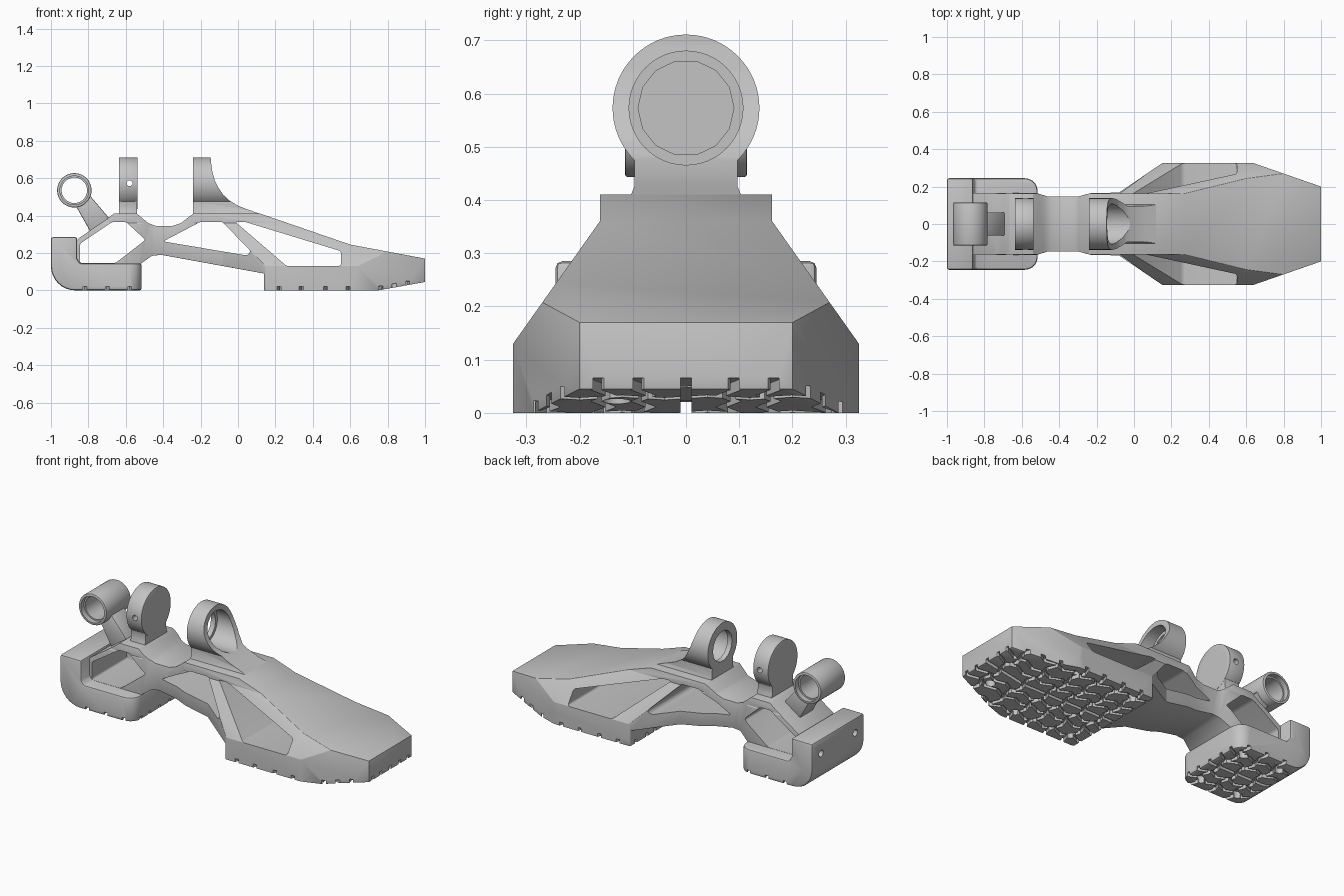
import bpy, bmesh, math
from mathutils import Matrix, Vector

if "Cube" in bpy.data.objects:
    bpy.data.objects.remove(bpy.data.objects["Cube"])

grey = bpy.data.materials.new("light_grey")
grey.use_nodes = True
grey.diffuse_color = (0.55, 0.55, 0.55, 1)
grey.node_tree.nodes["Principled BSDF"].inputs["Base Color"].default_value = (0.55, 0.55, 0.55, 1)


def new_object(name, bm):
    bmesh.ops.recalc_face_normals(bm, faces=bm.faces)
    me = bpy.data.meshes.new(name)
    bm.to_mesh(me)
    bm.free()
    me.materials.append(grey)
    ob = bpy.data.objects.new(name, me)
    bpy.context.collection.objects.link(ob)
    return ob


def prism(name, pts, axis, lo, hi, rounding=0.0):
    """Extrude a 2D outline along an axis, optionally rounding its corners."""
    place = {"x": lambda a, b, t: (t, a, b),
             "y": lambda a, b, t: (a, t, b),
             "z": lambda a, b, t: (a, b, t)}[axis]
    bm = bmesh.new()
    ends = [[bm.verts.new(place(a, b, t)) for a, b in pts] for t in (lo, hi)]
    bm.faces.new(ends[0])
    bm.faces.new(ends[1][::-1])
    n = len(pts)
    for i in range(n):
        j = (i + 1) % n
        bm.faces.new((ends[0][i], ends[0][j], ends[1][j], ends[1][i]))
    if rounding:
        bm.edges.ensure_lookup_table()
        sides = [bm.edges.get((ends[0][i], ends[1][i])) for i in range(n)]
        bmesh.ops.bevel(bm, geom=sides, offset=rounding, segments=4, profile=0.5, affect='EDGES')
    return new_object(name, bm)


def cylinder(name, centre, axis, radius, length, sides=48):
    bm = bmesh.new()
    bmesh.ops.create_cone(bm, cap_ends=True, segments=sides, radius1=radius, radius2=radius, depth=length)
    rot = Vector((0, 0, 1)).rotation_difference(
        Vector({"x": (1, 0, 0), "y": (0, 1, 0), "z": (0, 0, 1)}[axis])).to_matrix().to_4x4()
    bm.transform(Matrix.Translation(centre) @ rot)
    return new_object(name, bm)


def bake(ob):
    """Apply the modifier stack."""
    dg = bpy.context.evaluated_depsgraph_get()
    me = bpy.data.meshes.new_from_object(ob.evaluated_get(dg))
    ob.modifiers.clear()
    ob.data = me


def boolean(ob, tool, operation='DIFFERENCE'):
    mod = ob.modifiers.new("boolean", 'BOOLEAN')
    mod.operation, mod.solver, mod.object = operation, 'EXACT', tool
    bake(ob)
    bpy.data.objects.remove(tool)
    return ob


def soften(ob, width):
    mod = ob.modifiers.new("bevel", 'BEVEL')
    mod.width, mod.segments, mod.limit_method, mod.angle_limit = width, 2, 'ANGLE', math.radians(32)
    bake(ob)


def mirrored(pts):
    return pts + [(x, -y) for x, y in reversed(pts)]


# Frame: side outline trimmed by plan and end outlines
side = [(-.90, .23), (-.85, .28), (-.70, .382), (-.665, .41), (-.54, .41), (-.48, .36), (-.44, .345),
        (-.35, .345), (-.305, .36), (-.24, .41), (.12, .41), (.60, .245), (1, .17), (1, .045),
        (.75, 0), (.14, 0), (.14, .09), (-.41, .19), (-.46, .185), (-.53, .135), (-.54, .10), (-.90, .10)]
plan = mirrored([(-.95, .165), (-.52, .165), (-.46, .147), (-.30, .147), (-.23, .165),
                 (-.08, .168), (.15, .325), (.64, .325), (1.0, .2)])
end = [(-.325, -.1), (.325, -.1), (.325, .13), (.162, .36), (.162, .5),
       (-.162, .5), (-.162, .36), (-.325, .13)]
frame = prism("foot_frame", side, "y", -.5, .5)
boolean(frame, prism("plan_cut", plan, "z", -.2, .8), 'INTERSECT')
boolean(frame, prism("end_cut", end, "x", -1.2, 1.2), 'INTERSECT')
soften(frame, .008)

# Side windows between the struts
windows = [
    [(-.845, .146), (-.845, .25), (-.67, .367), (-.60, .367), (-.495, .27), (-.655, .146)],
    [(-.40, .262), (-.20, .367), (-.085, .367), (.068, .21), (.05, .186)],
    [(-.015, .367), (.035, .367), (.55, .21), (.55, .13), (.26, .13)],
]
for pts in windows:
    boolean(frame, prism("window_cut", pts, "y", -.6, .6, .012))

# Heel: plate curling up into a back wall
curl = [(-.87 - .13 * math.sin(a), .13 - .13 * math.cos(a))
        for a in [i * math.pi / 16 for i in range(9)]]
heel_side = [(-.515, 0)] + curl + [(-1, .285), (-.86, .285), (-.86, .17), (-.845, .145), (-.515, .145)]
heel = prism("heel", heel_side, "y", -.245, .245)
corner = [(-.585 + .07 * math.sin(a), .175 + .07 * math.cos(a)) for a in [i * math.pi / 10 for i in range(6)]]
boolean(heel, prism("heel_plan", mirrored([(-1.1, .245)] + corner), "z", -.2, .8), 'INTERSECT')
soften(heel, .012)
for s in (-1, 1):
    boolean(heel, cylinder("bolt_cut", (-1, s * .16, .2), "x", .037, .10, 24))
    boolean(heel, cylinder("bolt_hole_cut", (-.95, s * .16, .2), "x", .02, .16, 16))


# Tread grooves that follow the sole, rising at the toe
def sole(x):
    return max(0.0, (x - .75) * .18)


def groove(path, offset):
    """Ribbon cutter along a path in plan, widened by the offset on both sides."""
    bm = bmesh.new()
    rows = []
    for x, y in path:
        row = []
        for sign, dz in ((-1, -.04), (1, -.04), (1, .021), (-1, .021)):
            px, py = x + sign * offset[0], y + sign * offset[1]
            row.append(bm.verts.new((px, py, sole(x) + dz)))
        rows.append(row)
    for r, q in zip(rows, rows[1:]):
        for i in range(4):
            bm.faces.new((r[i], r[(i + 1) % 4], q[(i + 1) % 4], q[i]))
    bm.faces.new(rows[0])
    bm.faces.new(rows[-1][::-1])
    return new_object("groove_cut", bm)


def tread(ob, x_lines, y_lines, x0, steps, pitch):
    for x in x_lines:
        path = [(x + (.014 if i % 2 else -.014), -.36 + i * .08) for i in range(10)]
        boolean(ob, groove(path, (.011, 0)))
    for y in y_lines:
        amp = .014 if y else 0
        path = [(x0 + i * pitch, y + (amp if i % 2 else -amp) * (1 if y > 0 else -1)) for i in range(steps)]
        boolean(ob, groove(path, (0, .010)))


tread(frame, [.22, .34, .47, .59, .75, .91], [0, .08, -.08, .155, -.155, .26, -.26], .09, 17, .06)
tread(heel, [-.82, -.70, -.58], [0, .08, -.08, .16, -.16], -.94, 9, .06)

# Round sole sockets
for ob, spots in ((frame, [(.22, .25), (.60, .25), (.87, .13)]), (heel, [(-.60, .17), (-.85, .17)])):
    for x, y in spots:
        for s in (-1, 1):
            boolean(ob, cylinder("socket_cut", (x, s * y, sole(x)), "z", .026, .08, 20))

# Rear clamp ring on its column, with cross screw holes
RZ, RR = .573, .138


def column(lo, hi):
    return prism("column", [(-.11, .395), (.11, .395), (.097, .425), (.095, RZ), (-.095, RZ), (-.097, .425)],
                 "x", lo, hi)


rear = cylinder("rear_clamp_ring", (-.587, 0, RZ), "x", RR, .097, 64)
boolean(rear, column(-.635, -.539), 'UNION')
soften(rear, .008)
boolean(rear, cylinder("bore_cut", (-.587, 0, RZ), "x", .107, .3, 48))
boolean(rear, cylinder("screw_cut", (-.58, 0, RZ), "y", .016, .5, 20))

# Front ring, sweeping down into the deck
flare = cylinder("front_flared_ring", (-.04, 0, RZ), "x", RR, .40, 64)
boolean(flare, column(-.24, .15), 'UNION')
sweep = [(-.24, .39), (-.24, .73), (-.147, .73), (-.145, .69), (-.138, .64), (-.125, .59), (-.105, .55),
         (-.08, .512), (-.045, .48), (0, .453), (.05, .433), (.135, .404), (.13, .39)]
boolean(flare, prism("sweep_cut", sweep, "y", -.3, .3), 'INTERSECT')
boolean(flare, cylinder("counterbore_cut", (.09, 0, RZ), "x", .107, .60, 48))
boolean(flare, cylinder("bore_cut", (-.2, 0, RZ), "x", .09, .3, 14))

# Cross tube at the heel and its arm
TUBE = (-.875, 0, .535)
tube = cylinder("cross_tube", TUBE, "y", .092, .23, 48)
soften(tube, .006)
boolean(tube, cylinder("tube_cut", TUBE, "y", .068, .5, 40))
for s in (-1, 1):
    boolean(tube, cylinder("tube_lip_cut", (TUBE[0], s * .115, TUBE[2]), "y", .077, .06, 40))
arm = prism("tube_arm", [(-.865, .448), (-.79, .505), (-.69, .388), (-.79, .315)], "y", -.062, .062)
soften(arm, .006)

# Smooth curved surfaces, keep the edges sharp
for ob in (frame, heel, rear, flare, tube, arm):
    bpy.ops.object.select_all(action='DESELECT')
    ob.select_set(True)
    bpy.context.view_layer.objects.active = ob
    bpy.ops.object.shade_smooth_by_angle(angle=math.radians(30))
